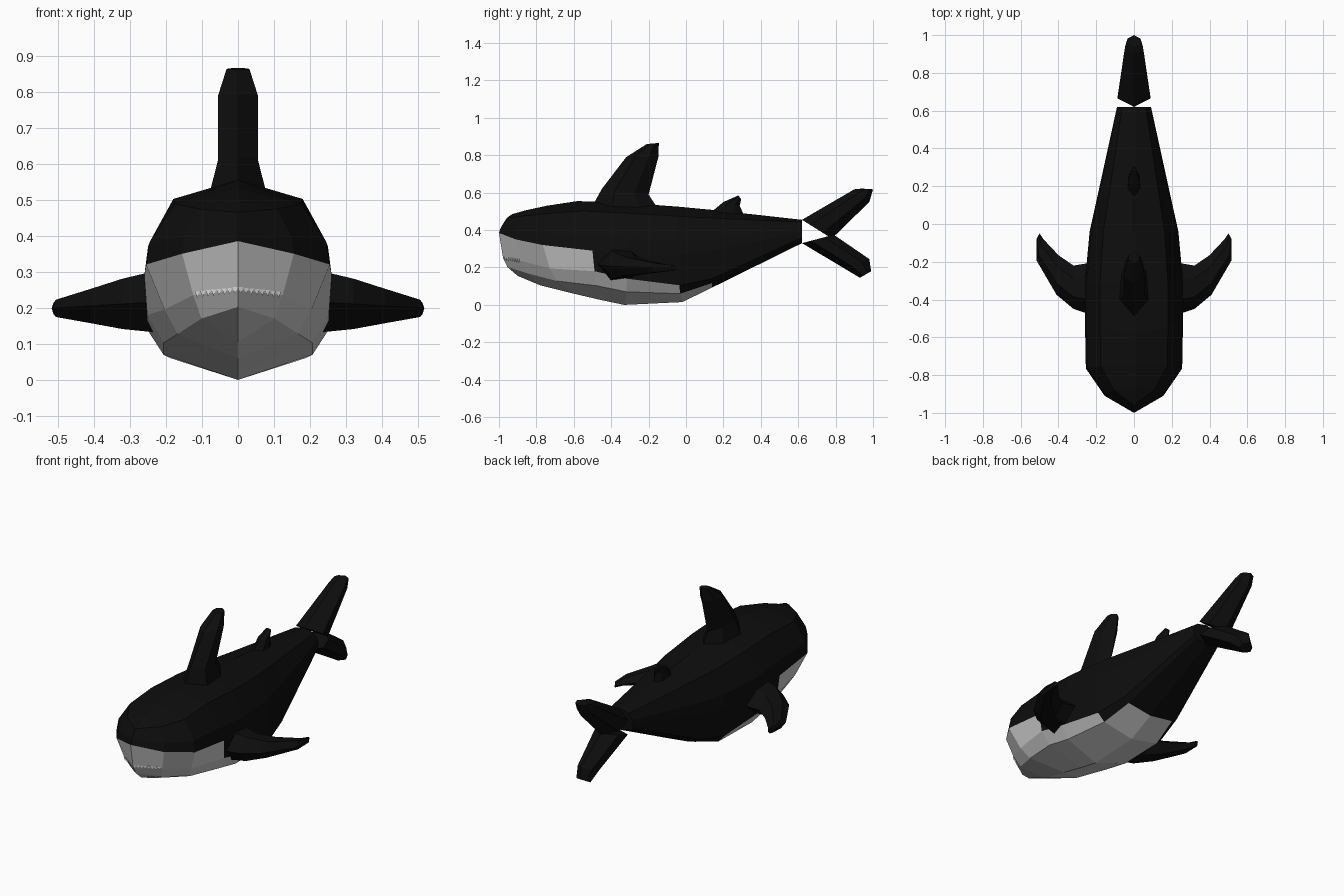
import bpy, bmesh
from mathutils import Vector

if "Cube" in bpy.data.objects:
    bpy.data.objects.remove(bpy.data.objects["Cube"])


def material(name, v):
    m = bpy.data.materials.new(name)
    m.diffuse_color = (v, v, v, 1)
    m.use_nodes = True
    m.node_tree.nodes["Principled BSDF"].inputs["Base Color"].default_value = m.diffuse_color
    return m


BLACK = material("skin black", 0.004)
WHITE = material("belly white", 0.6)
TOOTH = material("tooth white", 0.8)


def finish(name, bm, mats, mirror=False):
    bmesh.ops.recalc_face_normals(bm, faces=bm.faces)
    me = bpy.data.meshes.new(name)
    bm.to_mesh(me)
    bm.free()
    for m in mats:
        me.materials.append(m)
    ob = bpy.data.objects.new(name, me)
    bpy.context.collection.objects.link(ob)
    if mirror:
        mod = ob.modifiers.new("mirror", 'MIRROR')
        mod.use_clip = True
        mod.merge_threshold = 0.0005


def fin(name, sections, axis, mirror=False):
    """Loft hexagonal sections given as (leading point, trailing point, half thickness)."""
    bm = bmesh.new()
    rings = []
    for lead, trail, t in sections:
        a, b, n = Vector(lead), Vector(trail), Vector(axis) * t
        p, q = a.lerp(b, 0.28), a.lerp(b, 0.7)
        rings.append([bm.verts.new(v) for v in (a, p + n, q + n * .85, b, q - n * .85, p - n)])
    for r, s in zip(rings, rings[1:]):
        for i in range(6):
            j = (i + 1) % 6
            bm.faces.new((r[i], r[j], s[j], s[i]))
    bm.faces.new(rings[0])
    bm.faces.new(rings[-1])
    finish(name, bm, [BLACK], mirror)


def upright(name, secs):
    """Fin on the centre plane; sections are (y, z, y, z, half thickness)."""
    fin(name, [((0, a, b), (0, c, d), t) for a, b, c, d, t in secs], (1, 0, 0))


# Body stations: y, belly shift, back shift, half width, then belly, jaw, side and back heights
stations = [
    (-1, .1, .07, 0, .155, .25, .385, .485),
    (-.91, .13, .05, .155, .105, .235, .35, .505),
    (-.765, .165, .02, .255, .06, .195, .32, .53),
    (-.5, .05, -.08, .26, .025, .18, .29, .555),
    (-.31, -.02, 0, .26, 0, .14, .27, .545),
    (-.04, .02, 0, .235, .015, .105, .27, .525),
    (.14, 0, 0, .195, .093, .14, .29, .508),
    (.62, 0, 0, .09, .33, .36, .39, .455),
]
bm = bmesh.new()
grid = []
for i, (y, db, dt, w, zb, zm, zs, zt) in enumerate(stations):
    jaw = .8 if i < 3 else .97
    up = zt - zs
    ring = ((0, y + db, zb), (w * jaw * .82, y + db * .45, (zb + zm) / 2),
            (w * jaw, y + db * .22, zm), (w, y, zs), (w * .96, y + dt * .15, zs + up * .3),
            (w * .69, y + dt * .6, zs + up * .8), (0, y + dt, zt))
    grid.append([bm.verts.new(p) for p in ring])
white_until = (6, 5, 3)   # last pale station of each strip, counted from the belly
for i in range(len(grid) - 1):
    for k in range(6):
        f = bm.faces.new((grid[i][k], grid[i + 1][k], grid[i + 1][k + 1], grid[i][k + 1]))
        f.material_index = 1 if k < 3 and i < white_until[k] else 0
bm.faces.new(grid[-1])
finish("body", bm, [BLACK, WHITE], mirror=True)

# Fins along the back
upright("dorsal_fin", [(-.5, .53, -.14, .5, .078), (-.45, .62, -.2, .59, .055),
                       (-.32, .79, -.148, .79, .055), (-.21, .86, -.145, .866, .032)])
upright("second_dorsal_fin", [(.14, .5, .31, .48, .032), (.2, .55, .287, .53, .028),
                              (.28, .585, .295, .565, .015)])

# Tail lobes
upright("tail_upper_lobe", [(.62, .455, .78, .355, .088), (.9, .618, .98, .55, .05),
                            (.94, .622, 1, .618, .04)])
upright("tail_lower_lobe", [(.62, .33, .79, .375, .088), (.85, .193, .98, .245, .055),
                            (.93, .145, .99, .18, .04)])

# Side fins: x and y of the leading edge, x and y of the trailing edge, half thickness
paddle = [(.2, -.49, .2, -.2, .09), (.32, -.45, .32, -.22, .07), (.41, -.375, .4, -.165, .048),
          (.515, -.195, .48, -.08, .024), (.517, -.08, .5, -.05, .015)]
fin("side_fin", [((a, b, .23 - a * .06), (c, d, .24 - c * .09), t) for a, b, c, d, t in paddle],
    (0, 0, 1), mirror=True)

# Teeth along the mouth edge
bm = bmesh.new()
for i in range(8):
    x = .008 + i * .015
    c = Vector((x, -.975 + x * .75, .25 - x * .11))
    v = [bm.verts.new(c + Vector(d)) for d in ((-.007, -.01, .008), (.007, -.003, .008),
                                               (0, .012, .008), (0, -.004, -.01))]
    for t in ((0, 1, 2), (0, 1, 3), (1, 2, 3), (2, 0, 3)):
        bm.faces.new([v[j] for j in t])
finish("teeth", bm, [TOOTH], mirror=True)
